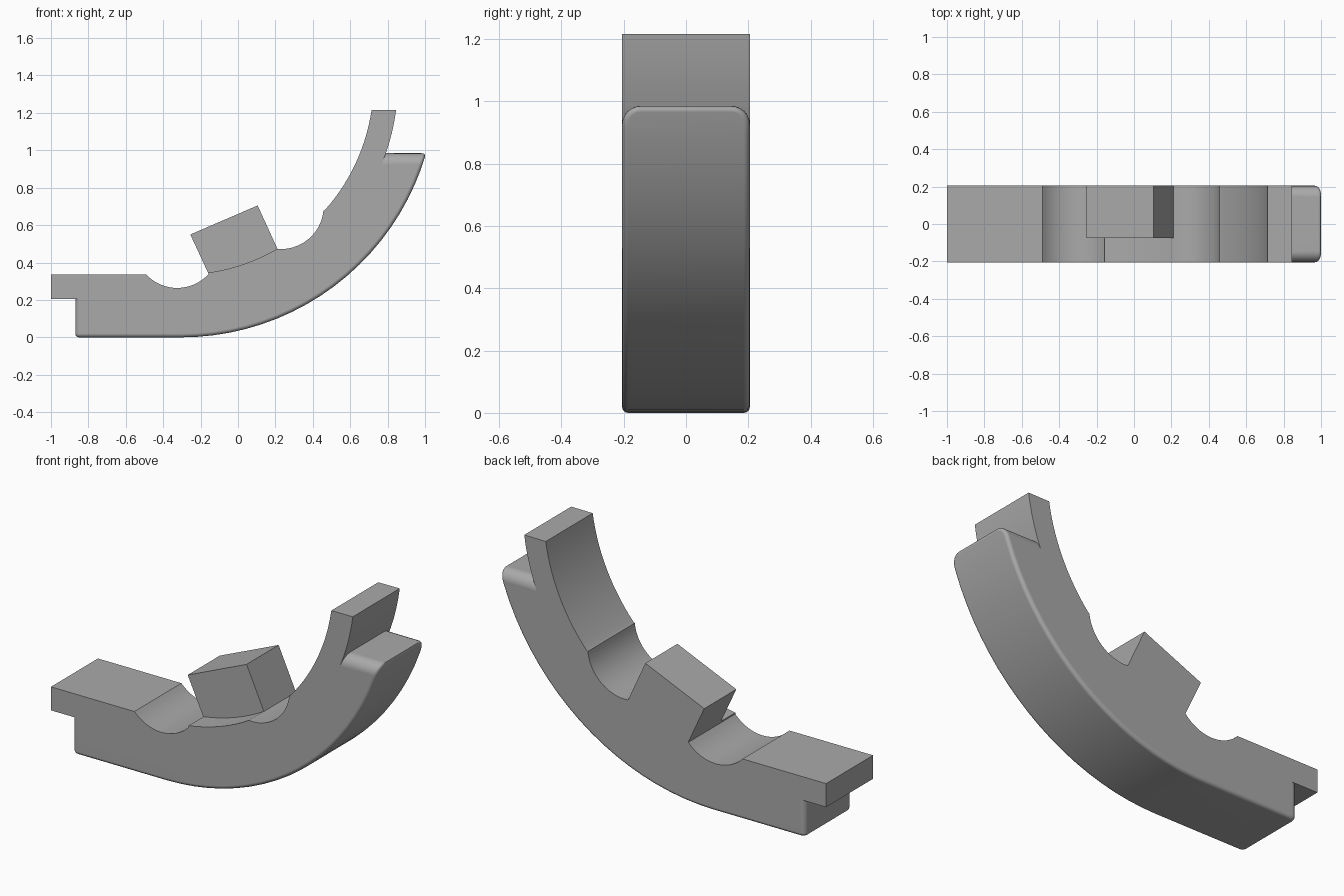
import bpy, bmesh
from math import sin, cos, radians, hypot

if "Cube" in bpy.data.objects:
    bpy.data.objects.remove(bpy.data.objects["Cube"])

grey = bpy.data.materials.new("plain_grey")
grey.use_nodes = True
colour = (0.4, 0.4, 0.4, 1)
grey.diffuse_color = colour
grey.node_tree.nodes["Principled BSDF"].inputs["Base Color"].default_value = colour

HALF = 0.205              # half the width
CX, CZ = -0.305, 1.365    # common centre of the curved shoe
OUTER = CZ


def arc(cx, cz, r, a0, a1, n):
    steps = [radians(a0 + (a1 - a0) * i / n) for i in range(n + 1)]
    return [(cx + r * cos(a), cz + r * sin(a)) for a in steps]


def ring(r, a0, a1, n=20):
    return arc(CX, CZ, r, a0, a1, n)


def extrude(name, profile, y0, y1, finish=None):
    """Extrude an x-z profile from y0 to y1."""
    bm = bmesh.new()
    face = bm.faces.new([bm.verts.new((x, y0, z)) for x, z in profile])
    new = bmesh.ops.extrude_face_region(bm, geom=[face])["geom"]
    moved = [v for v in new if isinstance(v, bmesh.types.BMVert)]
    bmesh.ops.translate(bm, verts=moved, vec=(0, y1 - y0, 0))
    bmesh.ops.recalc_face_normals(bm, faces=bm.faces)
    if finish:
        finish(bm)
    mesh = bpy.data.meshes.new(name)
    bm.to_mesh(mesh)
    bm.free()
    mesh.materials.append(grey)
    obj = bpy.data.objects.new(name, mesh)
    bpy.context.collection.objects.link(obj)
    return obj


def bevel(bm, edges, width, segments):
    bmesh.ops.bevel(bm, geom=edges, offset=width, segments=segments,
                    profile=0.5, affect='EDGES', clamp_overlap=True)


def on_outer(v):
    if v.co.x <= CX:
        return v.co.z < 0.002
    return abs(hypot(v.co.x - CX, v.co.z - CZ) - OUTER) < 0.002


def round_body(bm):
    # corner edges of both ends, then the rim of the outer face
    def side_edges(test):
        return [e for e in bm.edges if all(test(v) for v in e.verts)
                and abs(e.verts[0].co.y - e.verts[1].co.y) < 0.001]
    bevel(bm, side_edges(lambda v: v.co.x < -0.869), 0.03, 5)
    bevel(bm, side_edges(lambda v: v.co.z > 0.984), 0.06, 6)
    rim = [e for e in bm.edges if all(on_outer(v) for v in e.verts)
           and sum(all(on_outer(v) for v in f.verts) for f in e.link_faces) == 1]
    bevel(bm, rim, 0.02, 4)


# Rounded outer body
body_profile = ([(-0.87, 0.235), (-0.87, 0)] + ring(OUTER, -90, -16.2)
                + ring(1.13, -19.65, -90))
body = extrude("curved_body", body_profile, -HALF, HALF, round_body)

# Inner liner with end tabs and two round notches
liner_profile = ([(-1, 0.205), (-1, 0.335)]
                 + arc(-0.325, 0.49, 0.226, 223.3, 317.7, 16)
                 + ring(1.03, -81.8, -60, 8)
                 + arc(0.23, 0.70, 0.228, -95, -6, 16)[1:]
                 + ring(1.03, -41.5, -8.4, 14)
                 + ring(1.16, -7.4, -90, 28))
liner = extrude("notched_liner", liner_profile, -HALF, HALF)

# Tilted block between the notches
block_profile = [(-0.255, 0.55), (0.105, 0.705), (0.226, 0.44), (-0.143, 0.308)]
block = extrude("tilted_block", block_profile, -0.075, HALF)

# Merge into one solid
bpy.context.view_layer.objects.active = body
for part in (liner, block):
    mod = body.modifiers.new("merge", 'BOOLEAN')
    mod.operation = 'UNION'
    mod.solver = 'EXACT'
    mod.object = part
    bpy.ops.object.modifier_apply(modifier=mod.name)
    bpy.data.objects.remove(part)

bpy.ops.object.select_all(action='DESELECT')
body.select_set(True)
bpy.ops.object.shade_smooth_by_angle(angle=radians(30))
body.modifiers.new("even_shading", 'WEIGHTED_NORMAL').keep_sharp = True
